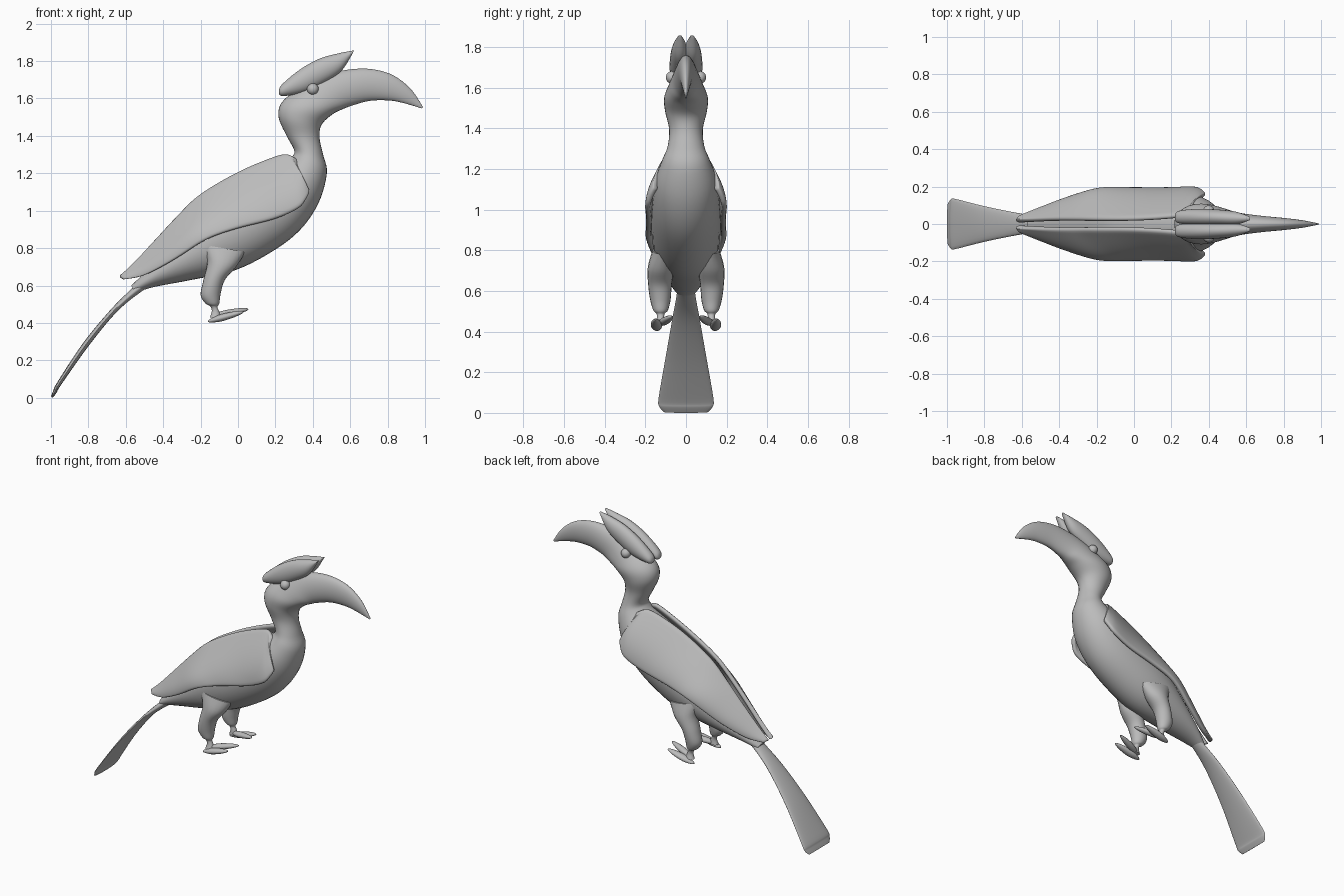
import bpy, bmesh, math
from mathutils import Vector

GREY = bpy.data.materials.new("plain grey")
GREY.diffuse_color = (0.5, 0.5, 0.5, 1)


def spline(rows, steps):
    """Smooth interpolation through rows of numbers."""
    rows = [Vector(r) for r in rows]
    out = []
    for i in range(len(rows) - 1):
        p0, p1 = rows[max(i - 1, 0)], rows[i]
        p2, p3 = rows[i + 1], rows[min(i + 2, len(rows) - 1)]
        for k in range(steps):
            t = k / steps
            out.append(0.5 * (2 * p1 + (p2 - p0) * t + (2 * p0 - 5 * p1 + 4 * p2 - p3) * t * t
                              + (3 * p1 - p0 - 3 * p2 + p3) * t ** 3))
    return out + [rows[-1]]


def finish(name, bm, mirror=False):
    bmesh.ops.recalc_face_normals(bm, faces=bm.faces)
    me = bpy.data.meshes.new(name)
    bm.to_mesh(me)
    bm.free()
    ob = bpy.data.objects.new(name, me)
    bpy.context.collection.objects.link(ob)
    me.materials.append(GREY)
    bpy.context.view_layer.objects.active = ob
    ob.select_set(True)
    bpy.ops.object.shade_smooth_by_angle(angle=math.radians(50))
    ob.select_set(False)
    if mirror:
        m = ob.modifiers.new("mirror", 'MIRROR')
        m.use_axis = (False, True, False)
        m.use_mirror_merge = False
    return ob


def loft(name, rows, mirror=False, sides=24, steps=5):
    """Oval rings given as (top x, top z, bottom x, bottom z, half width, centre y)."""
    bm = bmesh.new()
    rings = []
    for tx, tz, bx, bz, w, cy in spline(rows, steps):
        c = Vector(((tx + bx) / 2, cy, (tz + bz) / 2))
        up = Vector(((tx - bx) / 2, 0, (tz - bz) / 2))
        rings.append([bm.verts.new(c + up * math.cos(a) + Vector((0, max(w, 0.002) * math.sin(a), 0)))
                      for a in (2 * math.pi * i / sides for i in range(sides))])
    for r, s in zip(rings, rings[1:]):
        for i in range(sides):
            j = (i + 1) % sides
            bm.faces.new((r[i], r[j], s[j], s[i]))
    bm.faces.new(rings[0])
    bm.faces.new(rings[-1])
    return finish(name, bm, mirror)


# Body, neck, head and bill in one flowing form
loft("body_head_bill", [
    (-0.57, 0.60, -0.55, 0.56, 0.035, 0),
    (-0.47, 0.70, -0.45, 0.592, 0.08, 0),
    (-0.33, 0.85, -0.25, 0.63, 0.13, 0),
    (-0.17, 1.02, -0.02, 0.68, 0.165, 0),
    (0.00, 1.13, 0.18, 0.78, 0.172, 0),
    (0.15, 1.21, 0.33, 0.895, 0.165, 0),
    (0.25, 1.26, 0.43, 1.04, 0.148, 0),
    (0.29, 1.29, 0.475, 1.20, 0.115, 0),
    (0.30, 1.325, 0.455, 1.30, 0.09, 0),
    (0.26, 1.40, 0.436, 1.39, 0.083, 0),
    (0.217, 1.50, 0.447, 1.46, 0.102, 0),
    (0.235, 1.58, 0.505, 1.515, 0.108, 0),
    (0.33, 1.655, 0.56, 1.543, 0.088, 0),
    (0.48, 1.73, 0.61, 1.562, 0.062, 0),
    (0.66, 1.76, 0.70, 1.587, 0.044, 0),
    (0.81, 1.733, 0.80, 1.59, 0.032, 0),
    (0.92, 1.655, 0.88, 1.577, 0.02, 0),
    (0.99, 1.553, 0.983, 1.547, 0.003, 0)], sides=32)

# Two-lobed crest on the crown
loft("crest", [
    (0.218, 1.64, 0.218, 1.625, 0.01, 0.035),
    (0.235, 1.675, 0.245, 1.613, 0.033, 0.037),
    (0.33, 1.754, 0.36, 1.635, 0.044, 0.037),
    (0.436, 1.813, 0.47, 1.69, 0.042, 0.035),
    (0.54, 1.842, 0.555, 1.75, 0.034, 0.031),
    (0.62, 1.857, 0.615, 1.845, 0.01, 0.03)], True)

# Eyes
bm = bmesh.new()
bmesh.ops.create_uvsphere(bm, u_segments=20, v_segments=12, radius=0.031)
bmesh.ops.translate(bm, verts=bm.verts, vec=(0.4, 0.068, 1.65))
finish("eye", bm, True)

# Flat flaring tail
loft("tail", [
    (-0.46, 0.69, -0.44, 0.61, 0.045, 0),
    (-0.54, 0.61, -0.52, 0.565, 0.045, 0),
    (-0.67, 0.483, -0.65, 0.457, 0.066, 0),
    (-0.825, 0.297, -0.80, 0.275, 0.098, 0),
    (-0.965, 0.085, -0.945, 0.07, 0.134, 0),
    (-0.988, 0.037, -0.97, 0.027, 0.132, 0),
    (-1.0, 0.008, -0.99, 0.0, 0.108, 0)])

# Folded wings: curved shells from the spine (top) round to the flank (bottom)
sections = [  # top x, top z, bottom x, bottom z, inner y, outer y
    (0.305, 1.28, 0.378, 1.10, 0.085, 0.15),
    (0.275, 1.297, 0.362, 1.06, 0.05, 0.172),
    (0.21, 1.292, 0.32, 1.01, 0.035, 0.188),
    (0.01, 1.21, 0.19, 0.953, 0.022, 0.184),
    (-0.20, 1.086, 0.00, 0.905, 0.02, 0.184),
    (-0.32, 0.97, -0.17, 0.845, 0.02, 0.183),
    (-0.44, 0.84, -0.34, 0.738, 0.02, 0.135),
    (-0.56, 0.71, -0.50, 0.655, 0.016, 0.075),
    (-0.63, 0.642, -0.615, 0.635, 0.015, 0.03)]
bm = bmesh.new()
N = 12
grid = []
for tx, tz, bx, bz, y0, y1 in spline(sections, 4):
    grid.append([bm.verts.new((tx + (bx - tx) * t, y0 + (y1 - y0) * math.sin(t * math.pi / 2),
                               tz + (bz - tz) * t)) for t in (i / N for i in range(N + 1))])
for r, s in zip(grid, grid[1:]):
    for i in range(N):
        bm.faces.new((r[i], r[i + 1], s[i + 1], s[i]))
wing = finish("wing", bm, True)
sol = wing.modifiers.new("thickness", 'SOLIDIFY')
sol.thickness, sol.offset = 0.028, 0
wing.modifiers.new("soft_edges", 'SUBSURF').levels = 1
wing.modifiers["soft_edges"].render_levels = 1

# Legs: rows run down from inside the body to the ankle
loft("leg", [
    (-0.20, 0.82, 0.04, 0.78, 0.05, 0.115),
    (-0.165, 0.73, -0.01, 0.70, 0.064, 0.124),
    (-0.185, 0.63, -0.07, 0.63, 0.058, 0.128),
    (-0.20, 0.55, -0.092, 0.56, 0.050, 0.126),
    (-0.175, 0.505, -0.10, 0.505, 0.036, 0.125),
    (-0.15, 0.49, -0.11, 0.485, 0.02, 0.125),
    (-0.14, 0.465, -0.10, 0.46, 0.018, 0.125),
    (-0.15, 0.43, -0.09, 0.43, 0.024, 0.128)], True, 20)


# Toes: slim flattened leaf shapes
def toe(name, x0, y0, z0, x1, y1, z1, w):
    rows = []
    for t, s in ((0, 0.15), (0.08, 0.55), (0.35, 1), (0.7, 0.85), (0.93, 0.45), (1, 0.12)):
        x, y, z = x0 + (x1 - x0) * t, y0 + (y1 - y0) * t, z0 + (z1 - z0) * t
        h = 0.018 * s
        rows.append((x - h * 0.25, z + h, x + h * 0.25, z - h, w * s, y))
    loft(name, rows, True, 14, 4)


toe("inner_toe", -0.14, 0.13, 0.435, 0.055, 0.07, 0.474, 0.024)
toe("outer_toe", -0.16, 0.142, 0.408, 0.03, 0.15, 0.46, 0.027)
